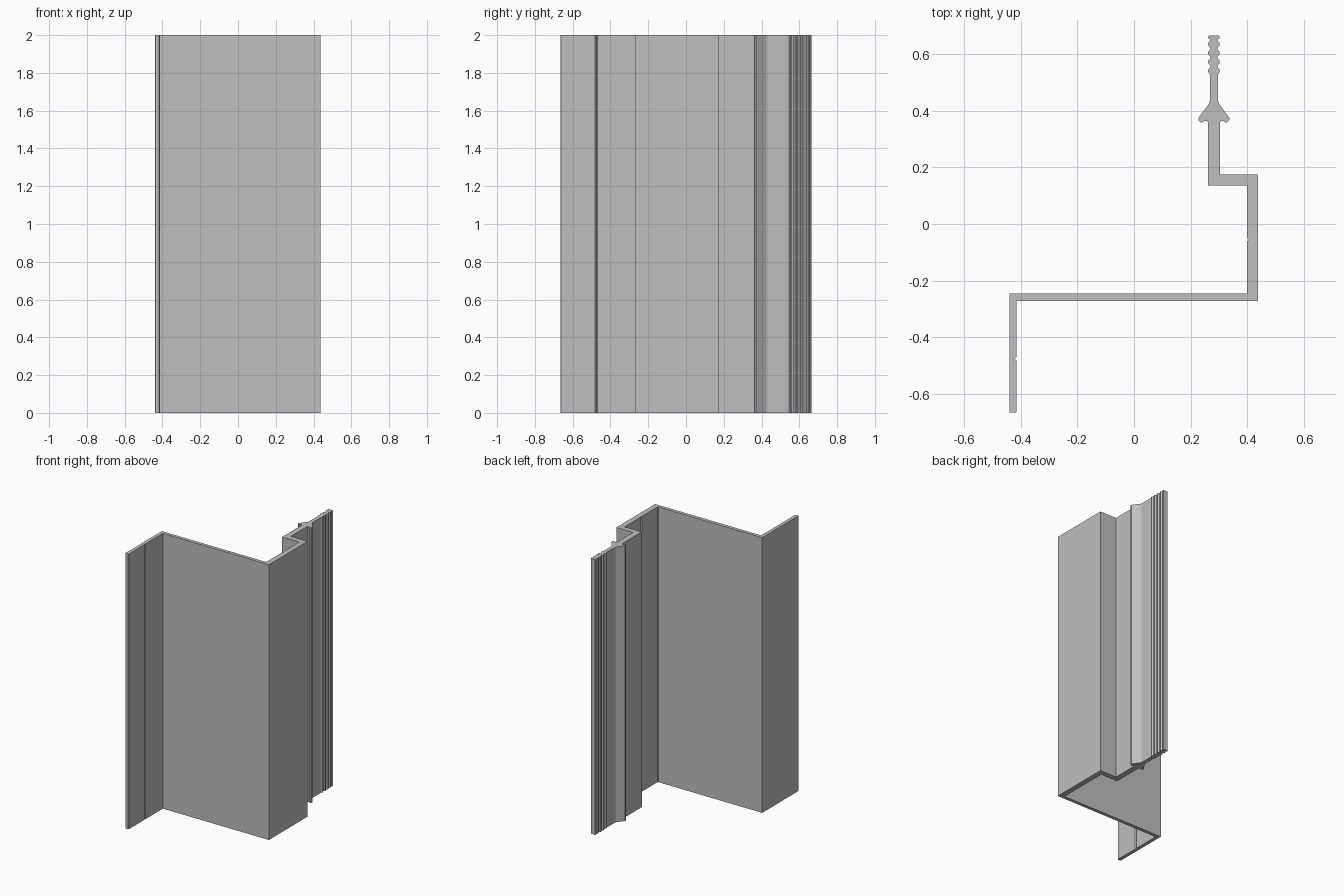
import bpy
import bmesh

cube = bpy.data.objects.get("Cube")
if cube:
    bpy.data.objects.remove(cube, do_unlink=True)

HEIGHT = 2.0
STEM_X = 0.282   # centre line of the barbed stem

# One uniform grey material
grey = bpy.data.materials.new("plain grey")
grey.use_nodes = True
colour = (0.52, 0.52, 0.52, 1)
grey.diffuse_color = colour
grey.node_tree.nodes["Principled BSDF"].inputs["Base Color"].default_value = colour


def notch(x, y, depth, step):
    """Small V groove in a wall facing the groove's open side."""
    return [(x, y - step), (x + depth, y), (x, y + step)]


# Half outline of the barbed stem: (half width, y)
half = [(0.021, 0.358), (0.024, 0.363), (0.034, 0.364), (0.040, 0.359),
        (0.047, 0.359), (0.054, 0.366), (0.055, 0.374), (0.018, 0.424),
        (0.0145, 0.435), (0.0145, 0.528)]
# Rows of sealing ribs
for i in range(4):
    y = 0.541 + i * 0.031
    half += [(0.0205, y - 0.004), (0.0205, y + 0.004),
             (0.0125, y + 0.0135), (0.0125, y + 0.0175)]
half += [(0.0205, 0.656), (0.0205, 0.661), (0.0165, 0.665)]

right_side = [(STEM_X + w, y) for w, y in half]
left_side = [(STEM_X - w, y) for w, y in reversed(half)]

# Whole section, counter-clockwise from the free end of the flange
outline = [(-0.438, -0.665), (-0.417, -0.665), (-0.414, -0.662)]
outline += notch(-0.414, -0.475, -0.008, 0.007)
outline += [(-0.414, -0.271), (0.438, -0.271), (0.438, 0.174), (0.303, 0.174)]
outline += right_side + left_side
outline += [(0.261, 0.135), (0.399, 0.135)]
outline += reversed(notch(0.399, -0.055, 0.007, 0.007))
outline += [(0.399, -0.242), (0.395, -0.246), (-0.440, -0.246), (-0.440, -0.663)]

# Extrude the section to full height
bm = bmesh.new()
base = bm.faces.new([bm.verts.new((x, y, 0)) for x, y in outline])
top = bmesh.ops.extrude_face_region(bm, geom=[base], use_keep_orig=True)
bmesh.ops.translate(bm, vec=(0, 0, HEIGHT),
                    verts=[v for v in top["geom"] if isinstance(v, bmesh.types.BMVert)])
bmesh.ops.recalc_face_normals(bm, faces=bm.faces)
mesh = bpy.data.meshes.new("extruded_profile")
bm.to_mesh(mesh)
bm.free()
mesh.materials.append(grey)
profile = bpy.data.objects.new("extruded_profile", mesh)
bpy.context.collection.objects.link(profile)
